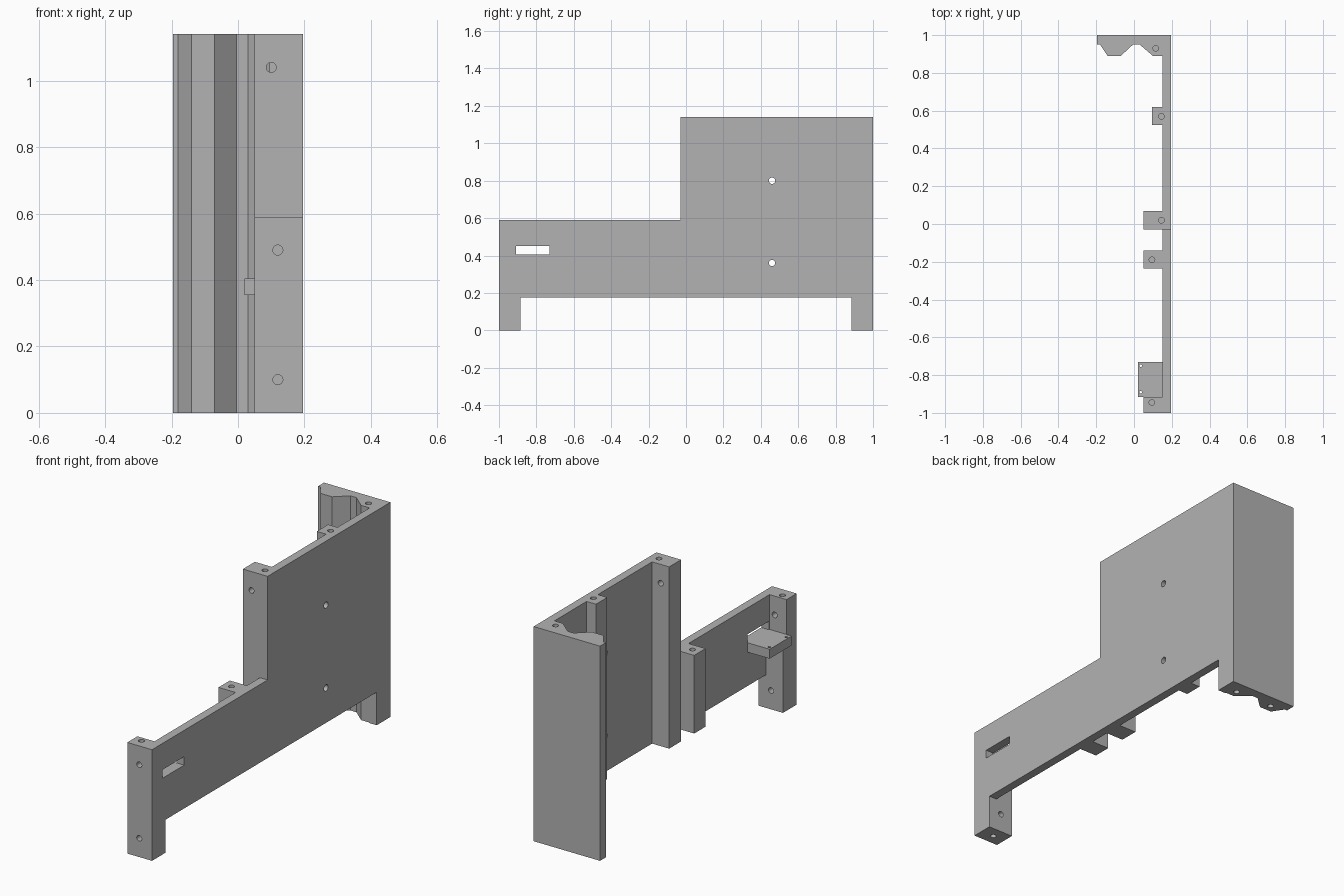
import bpy
import bmesh
from mathutils import Matrix, Vector

cube = bpy.data.objects.get("Cube")
if cube:
    bpy.data.objects.remove(cube, do_unlink=True)

grey = bpy.data.materials.new("plain grey")
grey.use_nodes = True
colour = (0.45, 0.45, 0.45, 1)
grey.diffuse_color = colour
grey.node_tree.nodes["Principled BSDF"].inputs["Base Color"].default_value = colour

TOP, STEP, BASE = 1.14, 0.59, 0.175
OUT, IN = 0.195, 0.15


def make_object(name, bm):
    bmesh.ops.recalc_face_normals(bm, faces=bm.faces)
    mesh = bpy.data.meshes.new(name)
    bm.to_mesh(mesh)
    bm.free()
    mesh.materials.append(grey)
    obj = bpy.data.objects.new(name, mesh)
    bpy.context.collection.objects.link(obj)
    return obj


def prism(name, points, direction):
    """Extrude a closed outline along a direction."""
    bm = bmesh.new()
    face = bm.faces.new([bm.verts.new(p) for p in points])
    ext = bmesh.ops.extrude_face_region(bm, geom=[face])
    verts = [g for g in ext["geom"] if isinstance(g, bmesh.types.BMVert)]
    bmesh.ops.translate(bm, verts=verts, vec=direction)
    return make_object(name, bm)


def box(name, x0, x1, y0, y1, z0, z1):
    outline = [(x0, y0, z0), (x1, y0, z0), (x1, y1, z0), (x0, y1, z0)]
    return prism(name, outline, (0, 0, z1 - z0))


def drill(centre, axis, length, radius=0.015):
    bm = bmesh.new()
    turn = Vector((0, 0, 1)).rotation_difference(Vector(axis)).to_matrix().to_4x4()
    bmesh.ops.create_cone(bm, cap_ends=True, segments=24, radius1=radius, radius2=radius,
                          depth=length, matrix=Matrix.Translation(centre) @ turn)
    return make_object("drill", bm)


def combine(target, tools, operation):
    """Apply a boolean with each tool in turn, then remove the tools."""
    for tool in tools:
        mod = target.modifiers.new("cut", 'BOOLEAN')
        mod.operation, mod.solver, mod.object = operation, 'EXACT', tool
        graph = bpy.context.evaluated_depsgraph_get()
        mesh = bpy.data.meshes.new_from_object(target.evaluated_get(graph))
        target.modifiers.clear()
        target.data = mesh
        bpy.data.objects.remove(tool, do_unlink=True)


# Stepped side panel with two feet
side = [(-1, 0), (-1, STEP), (-0.03, STEP), (-0.03, TOP), (1, TOP), (1, 0),
        (0.885, 0), (0.885, BASE), (-0.885, BASE), (-0.885, 0)]
body = prism("stepped_side_panel", [(IN, y, z) for y, z in side], (OUT - IN, 0, 0))

# Ribbed back wall
ribs = [(-0.195, 1), (-0.195, 0.95), (-0.18, 0.95), (-0.14, 0.89), (-0.07, 0.89), (-0.005, 0.95),
        (0.03, 0.95), (0.1, 0.89), (OUT, 0.89), (OUT, 1)]
wall = prism("back_wall", [(x, y, 0) for x, y in ribs], (0, 0, TOP))

# Posts and the ledge below the slot
inner = 0.17
parts = [
    wall,
    box("rear_post", 0.095, inner, 0.525, 0.62, BASE, TOP),
    box("middle_post", 0.05, inner, -0.03, 0.07, BASE, TOP),
    box("low_post", 0.05, inner, -0.235, -0.14, BASE, STEP),
    box("front_post", 0.05, inner, -1, -0.915, 0, STEP),
    box("front_foot", 0.05, inner, -1, -0.885, 0, 0.36),
    box("ledge", 0.02, inner, -0.915, -0.73, 0.355, 0.405),
]
combine(body, parts, 'UNION')

# Slot and screw holes
cutters = [box("slot", 0.1, 0.3, -0.91, -0.73, 0.405, 0.45)]
for x, y, z in [(0.115, 0.93, TOP), (0.145, 0.57, TOP), (0.145, 0.02, TOP),
                (0.095, -0.19, STEP), (0.095, -0.945, STEP),
                (0.115, 0.93, 0), (-0.105, 0.93, 0), (0.12, -0.945, 0)]:
    cutters.append(drill((x, y, z), (0, 0, 1), 0.14))
for z in (0.36, 0.8):
    cutters.append(drill((0.17, 0.46, z), (1, 0, 0), 0.2, 0.017))
for x, y, z in [(0.1, 0.02, 1.04), (0.12, -0.945, 0.49), (0.12, -0.945, 0.1)]:
    cutters.append(drill((x, y, z), (0, 1, 0), 0.2))
for y in (-0.89, -0.75):
    cutters.append(drill((0.035, y, 0.38), (0, 0, 1), 0.2, 0.007))
combine(body, cutters, 'DIFFERENCE')

# Merge coplanar faces left by the joins
bm = bmesh.new()
bm.from_mesh(body.data)
bmesh.ops.remove_doubles(bm, verts=bm.verts, dist=0.0001)
bmesh.ops.dissolve_limit(bm, angle_limit=0.01, verts=bm.verts, edges=bm.edges)
bm.to_mesh(body.data)
bm.free()
